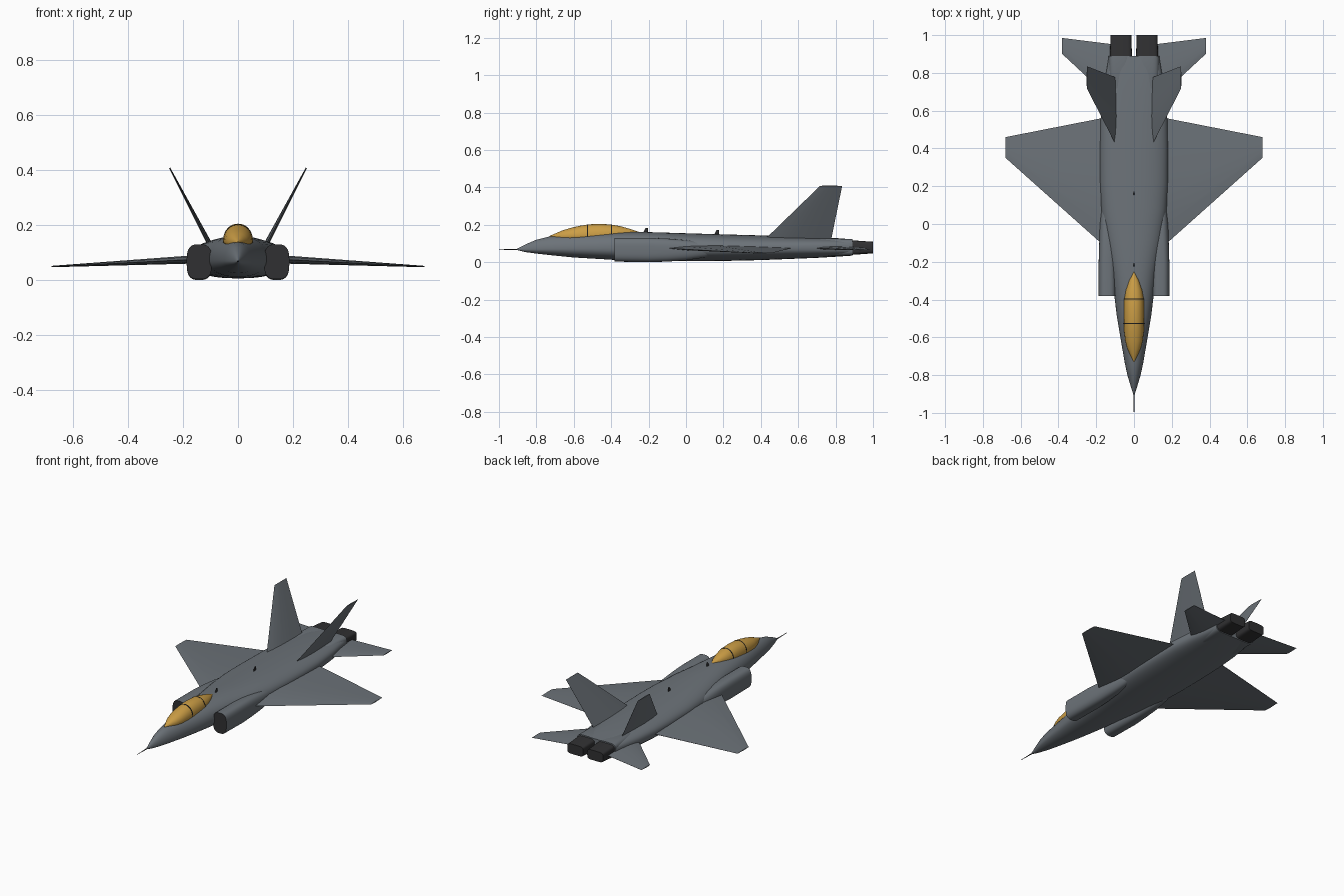
import bpy, bmesh, math

if "Cube" in bpy.data.objects:
    bpy.data.objects.remove(bpy.data.objects["Cube"])


def make_mat(name, c):
    m = bpy.data.materials.new(name)
    m.diffuse_color = (*c, 1)
    m.use_nodes = True
    m.node_tree.nodes["Principled BSDF"].inputs["Base Color"].default_value = m.diffuse_color
    return m


GREY = make_mat("airframe_grey", (0.150, 0.170, 0.190))
DARK = make_mat("dark_metal", (0.030, 0.030, 0.032))
GOLD = make_mat("canopy_gold", (0.60, 0.34, 0.06))
BLACK = make_mat("canopy_frame_black", (0.012, 0.012, 0.012))


def finish(name, bm, mats, smooth=None, rule=None):
    """Turn a bmesh into a named object with materials."""
    bmesh.ops.recalc_face_normals(bm, faces=bm.faces)
    if rule:
        for f in bm.faces:
            f.material_index = rule(f)
    me = bpy.data.meshes.new(name)
    bm.to_mesh(me)
    bm.free()
    ob = bpy.data.objects.new(name, me)
    bpy.context.collection.objects.link(ob)
    for m in mats:
        me.materials.append(m)
    if smooth:
        bpy.ops.object.select_all(action='DESELECT')
        ob.select_set(True)
        bpy.context.view_layer.objects.active = ob
        bpy.ops.object.shade_smooth_by_angle(angle=math.radians(smooth))
    return ob


def skin(bm, rings):
    """Bridge rings of points and cap both ends."""
    vs = [[bm.verts.new(p) for p in r] for r in rings]
    n = len(vs[0])
    for a, b in zip(vs, vs[1:]):
        for i in range(n):
            j = (i + 1) % n
            bm.faces.new((a[i], a[j], b[j], b[i]))
    bm.faces.new(vs[0])
    bm.faces.new(vs[-1])


def sgnpow(v, e):
    return math.copysign(abs(v) ** e, v)


def loft(name, secs, mats, seg=40, cx=0, smooth=35, rule=None):
    """Sections: y, half width, bottom z, middle z, top z, roundness power."""
    rings = []
    for y, w, zb, zm, zt, p in secs:
        ring = []
        for i in range(seg):
            a = 2 * math.pi * i / seg
            s = sgnpow(math.sin(a), 2 / p)
            ring.append((cx + w * sgnpow(math.cos(a), 2 / p), y,
                         zm + s * ((zt - zm) if s > 0 else (zm - zb))))
        rings.append(ring)
    bm = bmesh.new()
    skin(bm, rings)
    return finish(name, bm, mats, smooth, rule)


def surface(name, root, tip, t_root, t_tip, normal, mat):
    """Thin aerofoil panel; root and tip are (leading, trailing) points."""
    rings = []
    for (le, te), t in ((root, t_root), (tip, t_tip)):
        ring = []
        for f, h in ((0, 0), (.15, .7), (.4, 1), (.7, .6), (1, .06),
                     (1, -.06), (.7, -.6), (.4, -1), (.15, -.7)):
            ring.append([le[k] + (te[k] - le[k]) * f + normal[k] * h * t / 2
                         for k in range(3)])
        rings.append(ring)
    bm = bmesh.new()
    skin(bm, rings)
    return finish(name, bm, [mat], 25)


# Fuselage
loft("fuselage", [
    (-.905, .003, .065, .068, .071, 2),
    (-.86, .017, .054, .068, .094, 2),
    (-.80, .035, .046, .069, .120, 2),
    (-.73, .050, .038, .070, .137, 2),
    (-.60, .072, .025, .072, .148, 2.1),
    (-.48, .092, .018, .073, .155, 2.2),
    (-.38, .104, .012, .074, .160, 2.3),
    (-.25, .120, .009, .074, .162, 2.3),
    (-.08, .152, .006, .074, .157, 2.4),
    (.08, .174, .006, .074, .152, 2.4),
    (.22, .180, .007, .074, .148, 2.4),
    (.40, .180, .011, .074, .143, 2.4),
    (.55, .177, .017, .075, .139, 2.5),
    (.70, .164, .023, .076, .134, 2.7),
    (.80, .148, .029, .077, .129, 3),
    (.89, .133, .035, .078, .122, 3.5)], [GREY], seg=48)

# Canopy with two hoop frames
CAN = [(-.73, .002, .134, .137, .140), (-.70, .017, .118, .137, .153),
       (-.66, .035, .112, .138, .170), (-.62, .046, .112, .139, .182),
       (-.57, .052, .115, .140, .194), (-.52, .054, .118, .141, .202),
       (-.46, .054, .120, .143, .205), (-.40, .052, .122, .146, .201),
       (-.35, .043, .126, .150, .192), (-.30, .026, .135, .155, .178),
       (-.255, .002, .156, .159, .163)]
loft("canopy", [(*c, 2.1) for c in CAN], [GOLD], smooth=50)


def canopy_at(y):
    for a, b in zip(CAN, CAN[1:]):
        if a[0] <= y <= b[0]:
            f = (y - a[0]) / (b[0] - a[0])
            return [u + (v - u) * f for u, v in zip(a, b)]


for label, y in (("front", -.526), ("rear", -.398)):
    secs = []
    for d in (-.003, .003):
        c = canopy_at(y + d)
        secs.append((c[0], c[1] + .001, c[2], c[3], c[4] + .001, 2.1))
    loft("canopy_frame_" + label, secs, [BLACK])

# Nose probe
loft("nose_probe", [(-1, .0012, .0668, .068, .0692, 2),
                    (-.89, .0035, .0645, .068, .0715, 2)], [DARK], seg=10)

# Spine antennas
for label, y, z in (("front", -.215, .155), ("rear", .165, .145)):
    surface("antenna_" + label, ((0, y - .016, z), (0, y + .012, z)),
            ((0, y - .002, z + .028), (0, y + .011, z + .028)),
            .008, .005, (1, 0, 0), DARK)

for side, s in (("left", -1), ("right", 1)):
    # Air intake with dark mouth
    loft("intake_" + side, [
        (-.382, .046, .003, .067, .130, 3),
        (-.20, .046, .000, .066, .130, 3),
        (-.10, .043, .003, .066, .126, 2.8),
        (.00, .040, .010, .067, .118, 2.5),
        (.10, .030, .025, .070, .105, 2.2),
        (.18, .012, .055, .072, .085, 2)], [GREY, DARK], cx=s * .141,
        rule=lambda f: 1 if f.normal.y < -.9 else 0)

    # Main wing
    surface("wing_" + side, ((s * .12, -.15, .077), (s * .12, .57, .077)),
            ((s * .68, .35, .049), (s * .68, .46, .049)),
            .032, .005, (0, 0, 1), GREY)

    # Horizontal tail
    surface("tailplane_" + side, ((s * .10, .64, .077), (s * .10, .95, .077)),
            ((s * .38, .90, .066), (s * .38, .985, .066)),
            .020, .005, (0, 0, 1), GREY)

    # Canted fin
    surface("fin_" + side, ((s * .097, .42, .12), (s * .097, .776, .12)),
            ((s * .249, .717, .408), (s * .249, .835, .408)),
            .018, .005, (s * .884, 0, -.467), GREY)

    # Engine fairing and nozzle
    loft("engine_fairing_" + side, [
        (.68, .050, .040, .078, .118, 3),
        (.72, .060, .030, .078, .129, 3.5),
        (.89, .061, .035, .078, .124, 4)], [GREY], cx=s * .073)
    loft("nozzle_" + side, [
        (.87, .057, .038, .078, .118, 5),
        (.90, .058, .040, .078, .116, 5),
        (1.0, .055, .047, .078, .109, 5)], [DARK], seg=24, cx=s * .069)
